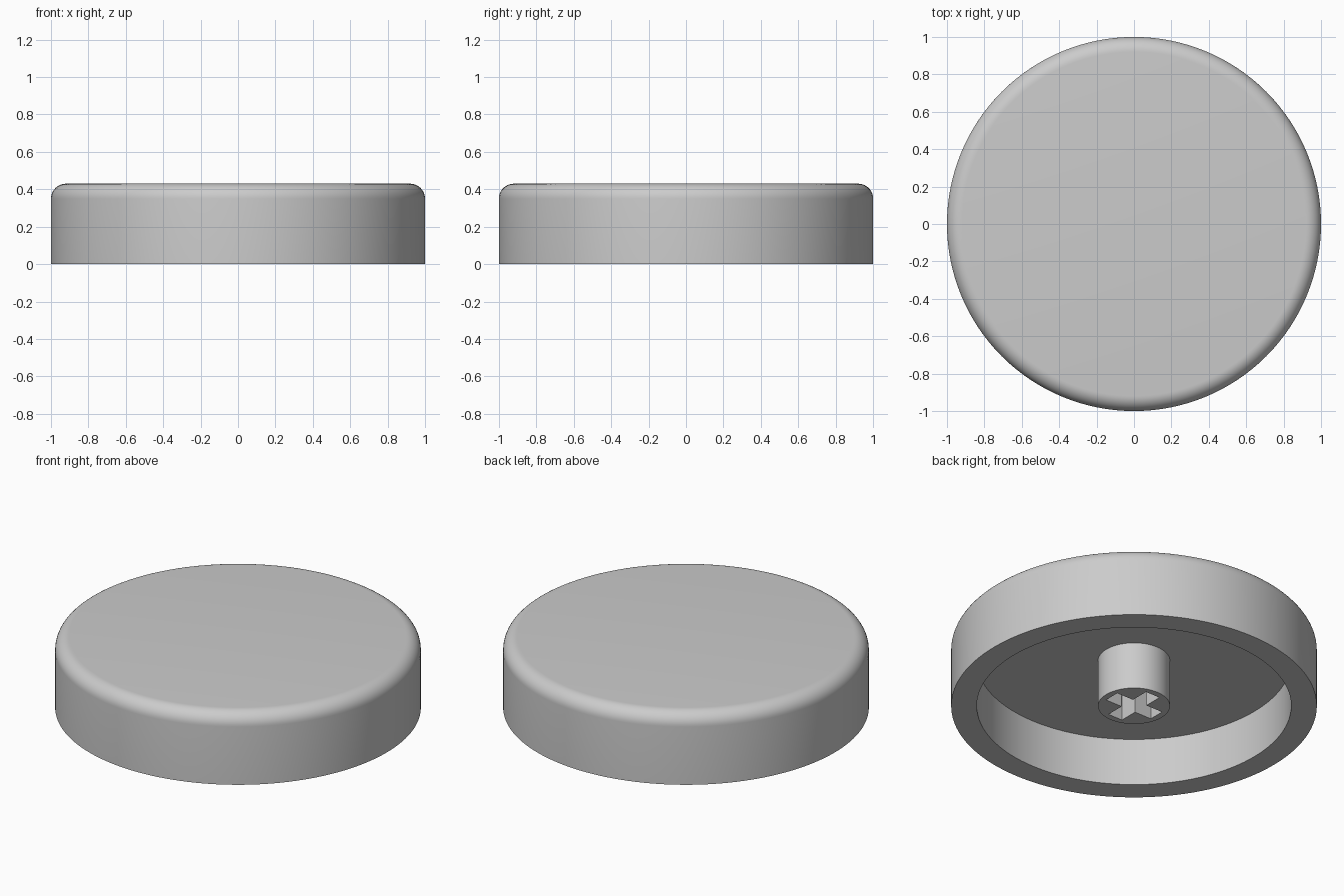
import bpy, bmesh
from math import sin, cos, pi, radians

cube = bpy.data.objects.get("Cube")
if cube:
    bpy.data.objects.remove(cube, do_unlink=True)

HEIGHT, CEILING = 0.43, 0.285
INNER_R, FILLET = 0.86, 0.08
STEM_R, ARM, HALF_SLOT = 0.197, 0.16, 0.048

grey = bpy.data.materials.new("light_grey")
grey.use_nodes = True
colour = (0.6, 0.6, 0.6, 1)
grey.diffuse_color = colour
grey.node_tree.nodes["Principled BSDF"].inputs["Base Color"].default_value = colour


def finish(bm, name):
    bmesh.ops.recalc_face_normals(bm, faces=bm.faces)
    mesh = bpy.data.meshes.new(name)
    bm.to_mesh(mesh)
    bm.free()
    mesh.materials.append(grey)
    obj = bpy.data.objects.new(name, mesh)
    bpy.context.collection.objects.link(obj)
    bpy.ops.object.select_all(action='DESELECT')
    obj.select_set(True)
    bpy.context.view_layer.objects.active = obj
    bpy.ops.object.shade_smooth_by_angle(angle=radians(30))


def ring(bm, points, z):
    verts = [bm.verts.new((x, y, z)) for x, y in points]
    return verts, [bm.edges.new((a, b)) for a, b in zip(verts, verts[1:] + verts[:1])]


def circle(r, n):
    return [(r * cos(2 * pi * i / n), r * sin(2 * pi * i / n)) for i in range(n)]


# Hollow cap: a profile from the recess ceiling, round the rim, to the top
steps = 10
profile = [(INNER_R, CEILING), (INNER_R, 0), (1, 0)]
for i in range(steps + 1):
    a = pi / 2 * i / steps
    profile.append((1 - FILLET + FILLET * cos(a), HEIGHT - FILLET + FILLET * sin(a)))
bm = bmesh.new()
loops = [ring(bm, circle(r, 128), z)[0] for r, z in profile]
for lower, upper in zip(loops, loops[1:]):
    for i in range(len(lower)):
        j = (i + 1) % len(lower)
        bm.faces.new((lower[i], lower[j], upper[j], upper[i]))
bm.faces.new(loops[0])
bm.faces.new(loops[-1])
finish(bm, "cap_shell")

# Central stem with a cross-shaped socket
quarter = [(ARM, -HALF_SLOT), (ARM, HALF_SLOT), (HALF_SLOT, HALF_SLOT)]
cross = []
for k in range(4):
    c, s = round(cos(k * pi / 2)), round(sin(k * pi / 2))
    cross += [(c * x - s * y, s * x + c * y) for x, y in quarter]
bm = bmesh.new()
edges = ring(bm, circle(STEM_R, 64), 0)[1] + ring(bm, cross, 0)[1]
bmesh.ops.triangle_fill(bm, edges=edges, use_beauty=True)
extruded = bmesh.ops.extrude_face_region(bm, geom=bm.faces[:], use_keep_orig=True)
top = [v for v in extruded["geom"] if isinstance(v, bmesh.types.BMVert)]
bmesh.ops.translate(bm, verts=top, vec=(0, 0, CEILING))
finish(bm, "stem")
